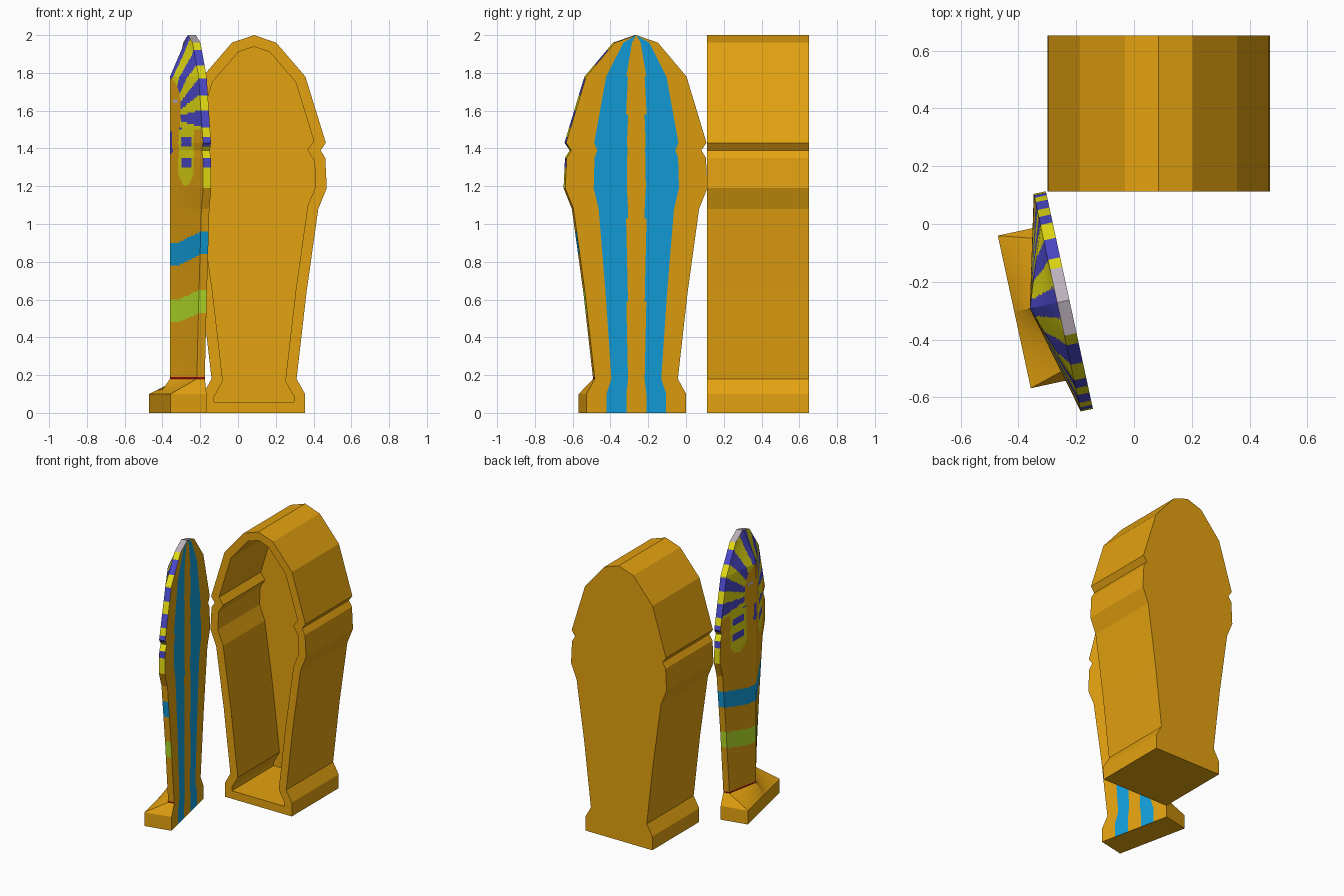
import bpy, bmesh, math

if "Cube" in bpy.data.objects:
    bpy.data.objects.remove(bpy.data.objects["Cube"])

# Colours (sRGB 0-255 turned into linear)
def material(name, rgb):
    lin = [((c / 255 + 0.055) / 1.055) ** 2.4 if c > 10 else c / 255 / 12.92 for c in rgb]
    m = bpy.data.materials.new(name)
    m.diffuse_color = (*lin, 1)
    m.use_nodes = True
    m.node_tree.nodes["Principled BSDF"].inputs["Base Color"].default_value = m.diffuse_color
    return m

ORANGE, SKY, INDIGO, YELLOW, GREEN, GREY, RED = range(7)
MATS = [material("gold_orange", (228, 162, 16)), material("sky_blue", (18, 160, 222)),
        material("indigo", (75, 72, 200)), material("yellow", (225, 217, 18)),
        material("green", (186, 228, 42)), material("grey", (188, 178, 188)),
        material("red", (175, 12, 28))]

# Shared silhouette: height, half width, lid rim depth, lid spine depth
LEVELS = [(0, .27, .195, .195), (.10, .27, .195, .195), (.18, .225, .043, .14),
          (.64, .278, .043, .14), (1.08, .34, .043, .14), (1.19, .385, .043, .14),
          (1.35, .377, .043, .14), (1.39, .352, .043, .14), (1.43, .38, .043, .14),
          (1.78, .272, .043, .14), (1.96, .117, .043, .061), (2.0, 0, .043, .043)]

def make_object(name, bm, mats):
    me = bpy.data.meshes.new(name)
    bm.to_mesh(me)
    bm.free()
    ob = bpy.data.objects.new(name, me)
    bpy.context.collection.objects.link(ob)
    for m in mats:
        me.materials.append(m)
    return ob

# Coffin box: extruded silhouette with a hollow front
def coffin_box():
    bm = bmesh.new()
    outline = [(w, z) for z, w, _, _ in LEVELS] + [(-w, z) for z, w, _, _ in LEVELS[-2::-1]]
    front = [bm.verts.new((x, 0, z)) for x, z in outline]
    back = [bm.verts.new((x, .54, z)) for x, z in outline]
    n = len(outline)
    face = bm.faces.new(front)
    bm.faces.new(back[::-1])
    for i in range(n):
        j = (i + 1) % n
        bm.faces.new((front[j], front[i], back[i], back[j]))
    bmesh.ops.recalc_face_normals(bm, faces=bm.faces)
    bmesh.ops.inset_region(bm, faces=[face], thickness=.058, use_boundary=True, use_even_offset=True)
    floor = bmesh.ops.extrude_discrete_faces(bm, faces=[face])["faces"][0]
    bmesh.ops.translate(bm, verts=floor.verts, vec=(0, .48, 0))
    ob = make_object("coffin_box", bm, MATS[:1])
    ob.location = (.085, .112, 0)

# Painted decoration of the lid, chosen by side distance s and height z
def stripes(s, z):
    angle = math.degrees(math.atan2(z - 1.56, s))
    return INDIGO if (angle + 7.5) % 30 < 15 else YELLOW

def front_colour(s, z):
    s = abs(s)
    zb = z - .25 * max(0, s - .08)                      # bands rise to the rim
    if .78 < zb < .90:
        return SKY
    if .48 < zb < .60:
        return GREEN
    if .175 < z < .19:
        return RED
    if s < .028 and 1.37 < z < 1.49:                    # beard
        return INDIGO
    if .03 < s < .075 and 1.64 < z < 1.66:              # eyes
        return GREY
    face = (s / .115) ** 2 + ((z - 1.58) / .19) ** 2 < 1
    if z > 1.50 and not face and (s > .1 or z > 1.6):   # headdress
        return stripes(s, z)
    bottom = 1.20 + .06 * ((s - .185) / .085) ** 2      # hanging headdress ends
    if .10 < s < .27 and bottom < z <= 1.50:
        dash = .125 < s < .245 and (1.30 < z < 1.35 or 1.41 < z < 1.46)
        return INDIGO if dash else YELLOW
    return ORANGE

def rim_colour(s, z):
    if z > 1.96:
        return GREY
    if z > 1.50:
        return stripes(abs(s), z)
    if z > 1.19:
        return INDIGO if 1.30 < z < 1.35 or 1.41 < z < 1.46 else YELLOW
    return front_colour(s, z)

def back_colour(s, z, w):
    return SKY if min(.05, .2 * w) < abs(s) < .6 * w else ORANGE

def level_at(z):
    for a, b in zip(LEVELS, LEVELS[1:]):
        if z <= b[0] + 1e-6:
            k = (z - a[0]) / (b[0] - a[0])
            return [p + (q - p) * k for p, q in zip(a[1:], b[1:])]

# Lid: fine loft of a ridged cross-section, painted face by face
def coffin_lid():
    bm = bmesh.new()
    NF, NB, ROWS = 64, 60, 200
    rings = []
    for r in range(ROWS + 1):
        z = r * 2 / ROWS
        w, rim, spine = level_at(z)
        ring = []
        for i in range(NF + 1):
            t = -1 + 2 * i / NF
            ring.append(bm.verts.new((t * w, -(spine + (rim - spine) * abs(t)), z)))
        for i in range(NB + 1):
            ring.append(bm.verts.new(((1 - 2 * i / NB) * w, 0, z)))
        rings.append(ring)
    n = len(rings[0])
    for r in range(ROWS):
        z = (r + .5) * 2 / ROWS
        w = level_at(z)[0]
        for i in range(n):
            j = (i + 1) % n
            f = bm.faces.new((rings[r][i], rings[r][j], rings[r + 1][j], rings[r + 1][i]))
            s = f.calc_center_median().x
            if i < NF:
                f.material_index = front_colour(s, z)
            elif i == NF or i == n - 1:
                f.material_index = rim_colour(s, z)
            else:
                f.material_index = back_colour(s, z, w)
    bm.faces.new(rings[0][::-1])
    bmesh.ops.remove_doubles(bm, verts=bm.verts, dist=1e-5)
    bmesh.ops.recalc_face_normals(bm, faces=bm.faces)
    ob = make_object("coffin_lid", bm, MATS)
    ob.location = (-.2235, -.263, 0)                    # swung open beside the box
    ob.rotation_euler.z = math.radians(-77.8)

coffin_box()
coffin_lid()
